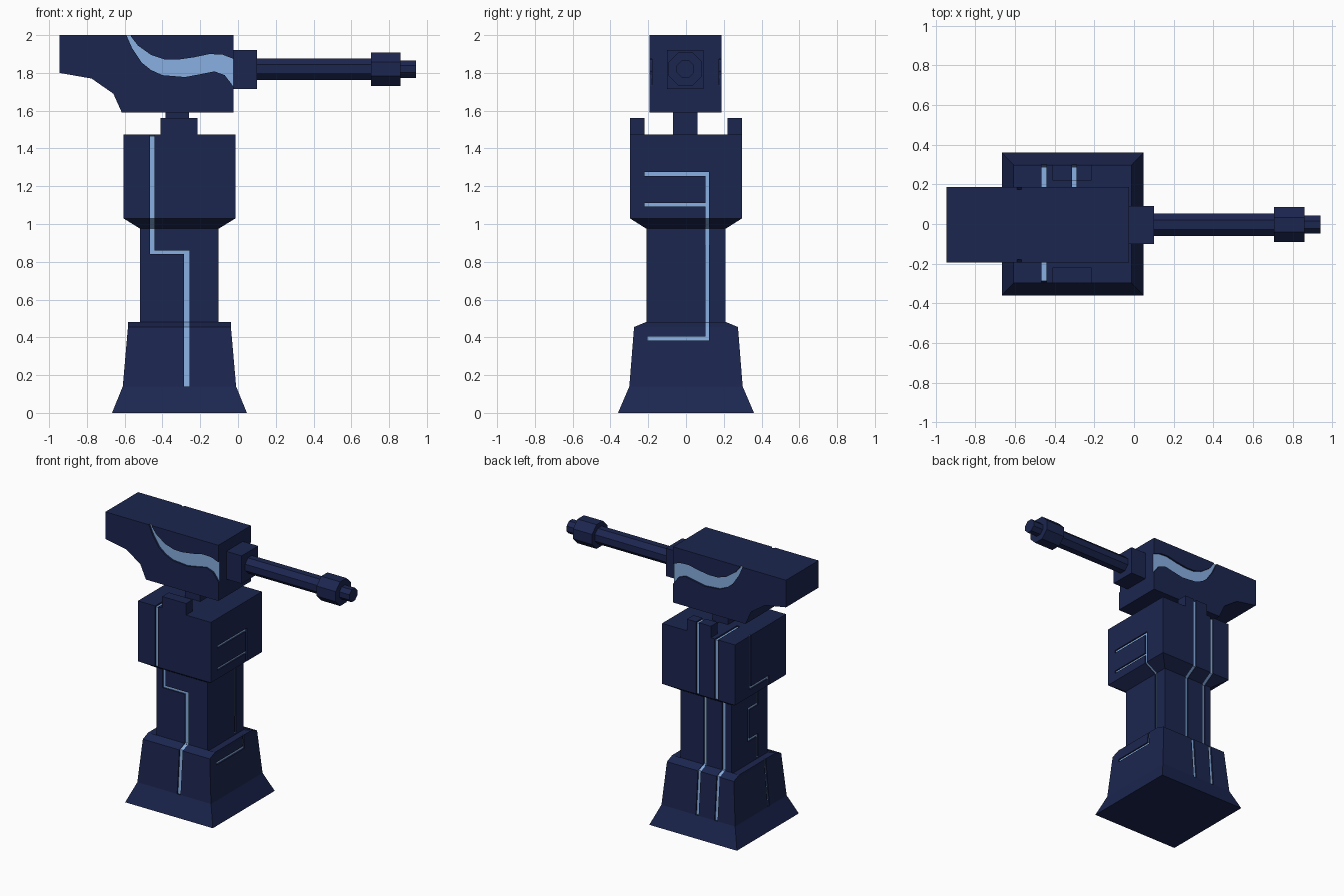
import bpy, bmesh, math

default = bpy.data.objects.get("Cube")
if default:
    bpy.data.objects.remove(default, do_unlink=True)


def make_material(name, rgb):
    mat = bpy.data.materials.new(name)
    mat.use_nodes = True
    mat.diffuse_color = (*rgb, 1)
    mat.node_tree.nodes["Principled BSDF"].inputs["Base Color"].default_value = (*rgb, 1)
    return mat


NAVY = make_material("navy_armour", (0.0115, 0.0195, 0.08))
GLOW = make_material("pale_blue_channel", (0.25, 0.43, 0.76))

CX = -0.31        # tower axis
GUN_Y = -0.003    # gun centre line
DEPTH = 0.01      # channel depth
CLEAR = 0.03      # how far cutters stick out


def finish(name, bm):
    bmesh.ops.recalc_face_normals(bm, faces=bm.faces)
    if bm.calc_volume(signed=True) < 0:
        bmesh.ops.reverse_faces(bm, faces=bm.faces)
    mesh = bpy.data.meshes.new(name)
    bm.to_mesh(mesh)
    bm.free()
    mesh.materials.append(NAVY)
    mesh.materials.append(GLOW)
    obj = bpy.data.objects.new(name, mesh)
    bpy.context.collection.objects.link(obj)
    return obj


def loft(name, rings, glow_floor=False):
    """Skin equal rings; optionally colour the strip along the first ring edge."""
    bm = bmesh.new()
    rows = [[bm.verts.new(p) for p in ring] for ring in rings]
    n = len(rows[0])
    for a, b in zip(rows, rows[1:]):
        for i in range(n):
            j = (i + 1) % n
            face = bm.faces.new((a[i], a[j], b[j], b[i]))
            face.material_index = int(glow_floor and i == 0)
    bm.faces.new(rows[0])
    bm.faces.new(rows[-1])
    return finish(name, bm)


def rect(hx, hy, z):
    return [(CX - hx, -hy, z), (CX + hx, -hy, z), (CX + hx, hy, z), (CX - hx, hy, z)]


def box(name, x, y, z):
    return loft(name, [[(x[0], y[0], h), (x[1], y[0], h), (x[1], y[1], h), (x[0], y[1], h)]
                       for h in z])


def carve(obj, cutters):
    for cutter in cutters:
        cutter.hide_render = True
        mod = obj.modifiers.new("channel", "BOOLEAN")
        mod.operation = "DIFFERENCE"
        mod.solver = "EXACT"
        mod.object = cutter
    graph = bpy.context.evaluated_depsgraph_get()
    mesh = bpy.data.meshes.new_from_object(obj.evaluated_get(graph))
    obj.modifiers.clear()
    obj.data = mesh
    for cutter in cutters:
        bpy.data.objects.remove(cutter, do_unlink=True)


# Tower: flared foot, lip, neck and upper block in one skin
tower = loft("tower", [rect(*r) for r in (
    (0.357, 0.36, 0), (0.30, 0.30, 0.14), (0.2725, 0.275, 0.455), (0.2725, 0.213, 0.48),
    (0.2075, 0.21, 0.468), (0.2075, 0.21, 0.975), (0.297, 0.297, 1.03), (0.297, 0.297, 1.475))])

# Wall distance from the axis by height, for channels that follow the walls
UPPER = [(0.975, 0.21), (1.03, 0.297), (1.6, 0.297)]
FACE_WALL = [(0, 0.36), (0.14, 0.30), (0.455, 0.275), (0.48, 0.21)] + UPPER
SIDE_WALL = [(0, 0.357), (0.14, 0.30), (0.455, 0.2725), (0.478, 0.2725), (0.481, 0.2075)] + UPPER
PLACE = {
    "front": lambda u, d, z: (u, -d, z),
    "back": lambda u, d, z: (u, d, z),
    "left": lambda u, d, z: (CX + d, u, z),
    "right": lambda u, d, z: (CX - d, u, z),
}


def wall_at(wall, z):
    for (za, da), (zb, db) in zip(wall, wall[1:]):
        if za <= z <= zb:
            return da + (db - da) * (z - za) / (zb - za)


def wall_strip(side, u0, u1, z0, z1):
    wall = FACE_WALL if side in ("front", "back") else SIDE_WALL
    put = PLACE[side]
    rings = []
    for z in [z0] + [h for h, _ in wall if z0 < h < z1] + [z1]:
        d = wall_at(wall, z)
        inner, outer = d - DEPTH, d + CLEAR
        rings.append([put(u0, inner, z), put(u1, inner, z), put(u1, outer, z), put(u0, outer, z)])
    return loft("cutter", rings, True)


def top_strip(x0, x1, y0, y1, z):
    return loft("cutter", [[(x0, y, z - DEPTH), (x1, y, z - DEPTH), (x1, y, z + CLEAR),
                            (x0, y, z + CLEAR)] for y in (y0, y1)], True)


OPEN = 1.5   # above the block, so a channel runs out of its top
strips = [
    # front: stepped line
    ("front", -0.467, -0.442, 0.84, OPEN), ("front", -0.467, -0.258, 0.84, 0.86),
    ("front", -0.286, -0.258, 0.14, 0.86),
    # back: two straight lines
    ("back", -0.467, -0.442, 0.14, OPEN), ("back", -0.313, -0.289, 0.14, OPEN),
    # left: one upright with three branches
    ("left", 0.104, 0.122, 0.384, 1.274), ("left", -0.22, 0.122, 1.254, 1.274),
    ("left", -0.22, 0.122, 1.092, 1.11), ("left", -0.205, 0.122, 0.384, 0.404),
    # right: line with a shoulder and a side bracket
    ("right", 0.11, 0.13, 1.08, OPEN), ("right", -0.1, 0.13, 1.08, 1.1),
    ("right", -0.1, -0.08, 0.86, 1.1), ("right", -0.1, 0.02, 0.86, 0.88),
    ("right", 0.0, 0.02, 0.63, 0.88), ("right", -0.1, 0.02, 0.63, 0.65),
    ("right", -0.1, -0.08, 0.14, 0.65),
]
cutters = [wall_strip(*s) for s in strips]
cutters.append(top_strip(-0.467, -0.442, -0.33, -0.1, 1.475))
cutters.append(top_strip(-0.467, -0.442, 0.04, 0.33, 1.475))
cutters.append(top_strip(-0.313, -0.289, 0.05, 0.33, 1.475))
carve(tower, cutters)

# Guide posts and swivel
for label, s in (("front", -1), ("back", 1)):
    post = box(label + "_post", (-0.41, -0.215), sorted((s * 0.22, s * 0.297)), (1.465, 1.56))
    if s > 0:
        carve(post, [wall_strip("back", -0.313, -0.289, 1.44, 1.59),
                     top_strip(-0.313, -0.289, 0.2, 0.33, 1.56)])
box("swivel", (-0.385, -0.26), (-0.068, 0.062), (1.45, 1.61))


def plate(name, outline, y0, y1, glow_floor=False):
    """Extrude an x-z outline; the y0 cap can be the coloured channel floor."""
    bm = bmesh.new()
    a = [bm.verts.new((x, y0, z)) for x, z in outline]
    b = [bm.verts.new((x, y1, z)) for x, z in outline]
    bm.faces.new(a).material_index = int(glow_floor)
    bm.faces.new(b)
    for i in range(len(a)):
        j = (i + 1) % len(a)
        bm.faces.new((a[i], a[j], b[j], b[i]))
    return finish(name, bm)


# Gun housing with a wave channel on both sides
housing = plate("gun_housing", [(-0.945, 2), (-0.025, 2), (-0.025, 1.59), (-0.615, 1.59),
                                (-0.66, 1.69), (-0.775, 1.77), (-0.945, 1.8)], -0.193, 0.187)
crest = [(-0.575, 2.02), (-0.565, 1.99), (-0.53, 1.945), (-0.46, 1.895), (-0.39, 1.872),
         (-0.32, 1.87), (-0.23, 1.883), (-0.15, 1.9), (-0.08, 1.896), (0.0, 1.865)]
trough = [(0.0, 1.69), (-0.03, 1.735), (-0.07, 1.788), (-0.125, 1.808), (-0.2, 1.793),
          (-0.28, 1.778), (-0.4, 1.788), (-0.46, 1.815), (-0.51, 1.855), (-0.56, 1.93),
          (-0.6, 2.02)]
carve(housing, [plate("cutter", crest + trough, GUN_Y + s * 0.177, GUN_Y + s * 0.22, True)
                for s in (-1, 1)])

# Barrel mount, barrel, muzzle and tip
box("barrel_mount", (-0.035, 0.1), (-0.1, 0.092), (1.715, 1.92))


def tube(name, x0, x1, flat):
    r = flat / math.cos(math.pi / 8)
    angles = [(i + 0.5) * math.pi / 4 for i in range(8)]
    return loft(name, [[(x, GUN_Y + r * math.cos(a), 1.82 + r * math.sin(a)) for a in angles]
                       for x in (x0, x1)])


tube("barrel", 0.09, 0.71, 0.057)
tube("muzzle", 0.705, 0.86, 0.089)
tube("muzzle_tip", 0.85, 0.942, 0.046)
